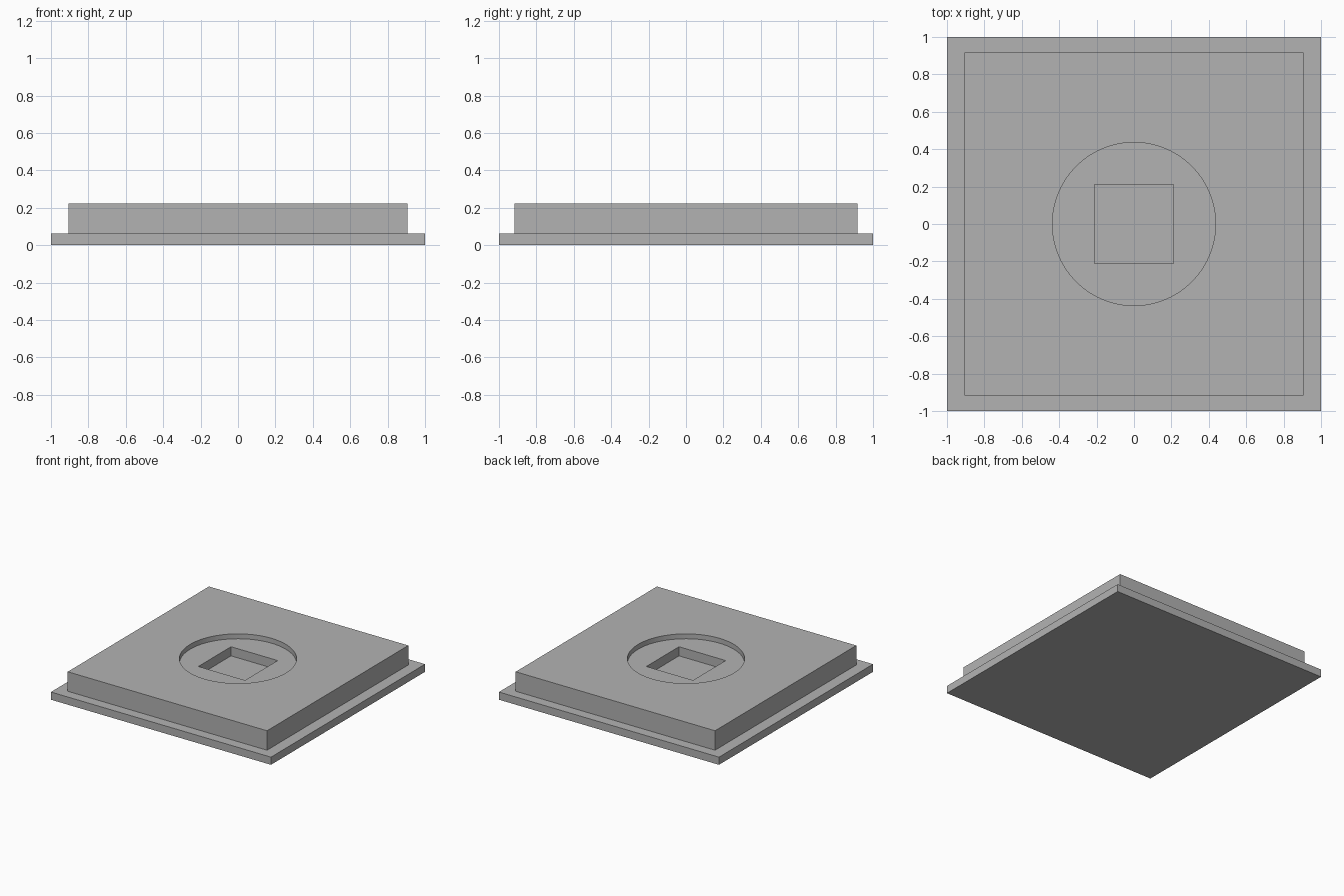
import bpy
import math

if "Cube" in bpy.data.objects:
    bpy.data.objects.remove(bpy.data.objects["Cube"], do_unlink=True)

# Single grey finish
GREY = (0.448, 0.448, 0.448, 1.0)
grey = bpy.data.materials.new("Matte grey")
grey.use_nodes = True
grey.diffuse_color = GREY
grey.node_tree.nodes["Principled BSDF"].inputs["Base Color"].default_value = GREY

PLATE_TOP = 0.063
BLOCK_TOP = 0.223
DISC_FLOOR = BLOCK_TOP - 0.04
SOCKET_FLOOR = DISC_FLOOR - 0.075


def finish(name):
    obj = bpy.context.active_object
    obj.name = name
    obj.data.materials.append(grey)
    bpy.ops.object.transform_apply(location=True, rotation=True, scale=True)
    return obj


def box(name, half_x, half_y, bottom, top):
    bpy.ops.mesh.primitive_cube_add(size=2, location=(0, 0, (bottom + top) / 2))
    bpy.context.active_object.scale = (half_x, half_y, (top - bottom) / 2)
    return finish(name)


def cylinder(name, radius, bottom, top):
    bpy.ops.mesh.primitive_cylinder_add(
        vertices=96, radius=radius, depth=top - bottom,
        location=(0, 0, (bottom + top) / 2))
    return finish(name)


def carve(target, cutter):
    cutter.hide_render = True
    mod = target.modifiers.new("recess", "BOOLEAN")
    mod.operation = "DIFFERENCE"
    mod.solver = "EXACT"
    mod.object = cutter
    bpy.context.view_layer.objects.active = target
    bpy.ops.object.modifier_apply(modifier=mod.name)
    bpy.data.objects.remove(cutter, do_unlink=True)


# Thin base flange and the raised block on it
box("base_plate", 1, 1, 0, PLATE_TOP)
block = box("raised_block", 0.906, 0.917, PLATE_TOP, BLOCK_TOP)

# Shallow round recess, then the deeper square socket in its floor
carve(block, cylinder("round_cutter", 0.436, DISC_FLOOR, BLOCK_TOP + 0.1))
carve(block, box("square_cutter", 0.212, 0.212, SOCKET_FLOOR, BLOCK_TOP + 0.1))

# Smooth round wall, crisp edges elsewhere
bpy.ops.object.select_all(action="DESELECT")
block.select_set(True)
bpy.context.view_layer.objects.active = block
bpy.ops.object.shade_smooth_by_angle(angle=math.radians(30))
